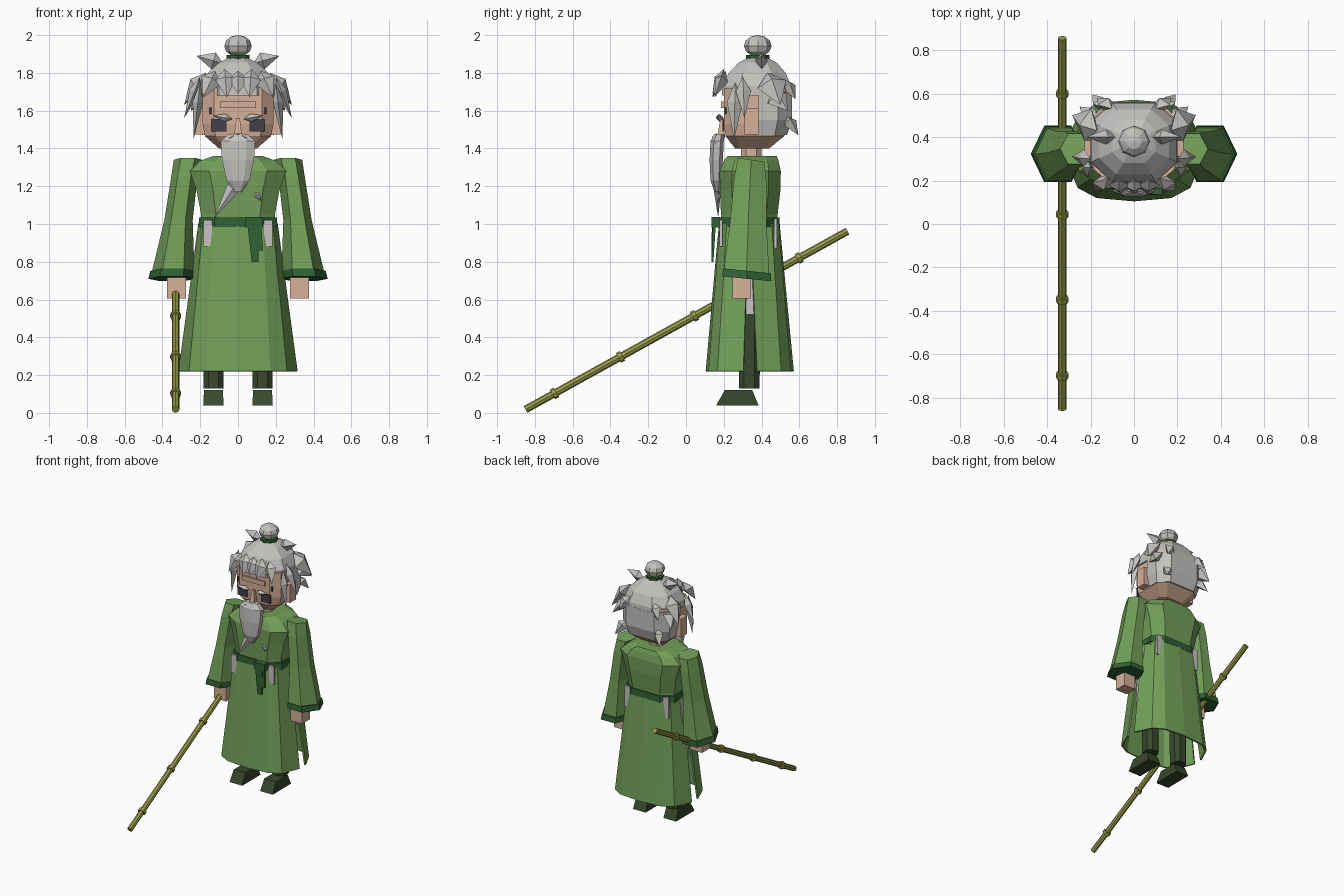
import bpy, bmesh
from mathutils import Vector, Matrix

if "Cube" in bpy.data.objects:
    bpy.data.objects.remove(bpy.data.objects["Cube"])


def material(name, r, g, b):
    m = bpy.data.materials.new(name)
    m.use_nodes = True
    m.diffuse_color = (r, g, b, 1)
    m.node_tree.nodes["Principled BSDF"].inputs["Base Color"].default_value = (r, g, b, 1)
    return m


ROBE = material("robe green", .17, .35, .10)
TRIM = material("trim dark green", .03, .12, .035)
PANTS = material("trouser green", .04, .065, .025)
HAIR = material("grey hair", .55, .54, .52)
CLOTH = material("pale cloth", .57, .54, .54)
SKIN = material("skin", .68, .44, .32)
EYE = material("eye dark", .06, .05, .07)
CANE = material("bamboo", .32, .34, .07)


def finish(name, bm, mat):
    bmesh.ops.recalc_face_normals(bm, faces=bm.faces)
    me = bpy.data.meshes.new(name)
    bm.to_mesh(me)
    bm.free()
    me.materials.append(mat)
    ob = bpy.data.objects.new(name, me)
    bpy.context.scene.collection.objects.link(ob)
    return ob


def octagon(k):
    return [(1, k), (k, 1), (-k, 1), (-1, k), (-1, -k), (-k, -1), (k, -1), (1, -k)]


HEX = [(1, 0), (.5, 1), (-.5, 1), (-1, 0), (-.5, -1), (.5, -1)]
SQUARE = [(1, 1), (-1, 1), (-1, -1), (1, -1)]


def skin_rings(bm, rows, closed):
    for a, b in zip(rows, rows[1:]):
        n = len(a)
        for i in range(n if closed else n - 1):
            j = (i + 1) % n
            bm.faces.new((a[i], a[j], b[j], b[i]))


def loft(name, plan, rings, mat, shear=0, min_y=-9):
    """Stack scaled copies of a plan; ring = centre x, y, z, half width, half depth."""
    bm = bmesh.new()
    rows = [[bm.verts.new((cx + px * rx, max(cy + py * ry, min_y), z - py * shear))
             for px, py in plan] for cx, cy, z, rx, ry in rings]
    skin_rings(bm, rows, True)
    bm.faces.new(rows[0])
    bm.faces.new(rows[-1])
    return finish(name, bm, mat)


def box(name, centre, size, mat):
    x, y, z = centre
    w, d, h = (v / 2 for v in size)
    return loft(name, SQUARE, [(x, y, z - h, w, d), (x, y, z + h, w, d)], mat)


def spike(name, root, tip, width, depth, mat=HAIR):
    """Faceted tuft: a four-sided double pyramid, thickest near its root."""
    root, tip = Vector(root), Vector(tip)
    axis = (tip - root).normalized()
    side = axis.cross(Vector((0, 1, 0))).normalized()
    out = side.cross(axis)
    mid = root.lerp(tip, .35)
    bm = bmesh.new()
    a, b = bm.verts.new(root), bm.verts.new(tip)
    ring = [bm.verts.new(mid + v) for v in
            (side * width, out * depth, -side * width, -out * depth)]
    for i in range(4):
        j = (i + 1) % 4
        bm.faces.new((a, ring[i], ring[j]))
        bm.faces.new((b, ring[j], ring[i]))
    return finish(name, bm, mat)


def rod(name, p, q, radius, mat, sides=8):
    p, q = Vector(p), Vector(q)
    turn = (q - p).to_track_quat('Z', 'Y').to_matrix().to_4x4()
    bm = bmesh.new()
    bmesh.ops.create_cone(bm, cap_ends=True, segments=sides, radius1=radius, radius2=radius,
                          depth=(q - p).length, matrix=Matrix.Translation((p + q) / 2) @ turn)
    return finish(name, bm, mat)


def panel(name, top, bottom, z_top, z_bottom):
    """Curved half skirt from half profiles ending on the centre line."""
    bm = bmesh.new()
    rows = []
    for pts, z in ((top, z_top), (bottom, z_bottom)):
        full = pts + [(-x, y) for x, y in reversed(pts[:-1])]
        rows.append([bm.verts.new((x, y, z)) for x, y in full])
    skin_rings(bm, rows, False)
    ob = finish(name, bm, ROBE)
    mod = ob.modifiers.new("thickness", 'SOLIDIFY')
    mod.thickness = .012
    mod.offset = 0
    return ob


# Robe: skirt panels with side slits, bodice, belt
panel("skirt_front", [(-.205, .33), (-.18, .22), (-.13, .185), (0, .18)],
      [(-.31, .305), (-.255, .17), (-.17, .125), (0, .11)], 1.0, .22)
panel("skirt_back", [(-.205, .34), (-.18, .45), (-.13, .485), (0, .49)],
      [(-.31, .375), (-.25, .5), (-.17, .55), (0, .565)], 1.0, .22)
loft("bodice", octagon(.6), [(0, .335, .97, .2, .15), (0, .335, 1.05, .195, .15),
     (0, .34, 1.18, .22, .16), (0, .34, 1.28, .255, .162),
     (0, .345, 1.335, .2, .145), (0, .35, 1.36, .13, .13)], ROBE)
loft("belt", octagon(.6), [(0, .335, .985, .21, .162), (0, .335, 1.035, .205, .16)], TRIM)
box("belt_knot", (.085, .158, 1.01), (.09, .045, .055), TRIM)
loft("belt_end_long", SQUARE, [(.09, .14, .8, .018, .006), (.08, .145, 1, .03, .008)], TRIM)
loft("belt_end_short", SQUARE, [(.115, .143, .86, .018, .006), (.1, .15, 1, .022, .008)], TRIM)

# Head, hair cap and top knot
loft("neck", octagon(.5), [(0, .345, 1.33, .055, .055), (0, .345, 1.45, .055, .055)], SKIN)
loft("head", octagon(.68), [(0, .35, 1.4, .1, .09), (0, .365, 1.465, .175, .155),
     (0, .37, 1.53, .188, .17), (0, .37, 1.72, .188, .17)], SKIN)
loft("hair_cap", octagon(.5), [(0, .375, 1.68, .2, .185), (0, .375, 1.73, .198, .182),
     (0, .377, 1.8, .16, .15), (0, .38, 1.855, .1, .1), (0, .38, 1.88, .05, .05)], HAIR)
loft("hair_back", octagon(.6), [(0, .37, 1.47, .18, .165), (0, .375, 1.55, .2, .185),
     (0, .375, 1.7, .2, .185)], HAIR, min_y=.385)
rod("knot_tie", (0, .38, 1.872), (0, .38, 1.895), .062, TRIM)
bm = bmesh.new()
bmesh.ops.create_uvsphere(bm, u_segments=8, v_segments=6, radius=1,
                          matrix=Matrix.Translation((0, .38, 1.943)) @ Matrix.Diagonal((.073, .073, .057, 1)))
finish("top_knot", bm, HAIR)

# Face
box("forehead_fold", (0, .198, 1.632), (.19, .024, .035), SKIN)
loft("nose", SQUARE, [(0, .185, 1.455, .022, .022), (0, .195, 1.56, .01, .012)], SKIN)
loft("beard", octagon(.5), [(0, .175, 1.475, .05, .025), (0, .165, 1.44, .092, .035),
     (0, .16, 1.34, .085, .035), (0, .16, 1.23, .06, .03), (0, .165, 1.17, .02, .015)], HAIR)
spike("beard_tail", (.02, .165, 1.26), (-.125, .17, 1.035), .035, .02)
spike("beard_wisp", (.09, .175, 1.17), (.125, .17, 1.12), .015, .012)
spike("fringe_middle", (0, .2, 1.81), (0, .14, 1.69), .055, .03)

for s, side in ((1, "left"), (-1, "right")):
    # Legs and shoes
    loft(side + "_leg", octagon(.5), [(s * .13, .335, .13, .052, .055),
         (s * .12, .335, .95, .06, .06)], PANTS)
    loft(side + "_shoe", SQUARE, [(s * .13, .272, .04, .054, .112),
         (s * .13, .278, .12, .05, .073)], PANTS)

    # Sleeve, cuff, hand
    loft(side + "_sleeve", HEX, [(s * .345, .32, .73, .115, .122), (s * .315, .33, 1.02, .075, .095),
         (s * .285, .34, 1.24, .07, .085), (s * .265, .345, 1.34, .075, .07)], ROBE, shear=.01)
    loft(side + "_cuff", HEX, [(s * .35, .322, .71, .125, .13),
         (s * .346, .322, .752, .118, .126)], TRIM, shear=.013)
    box(side + "_hand", (s * .325, .293, .67), (.1, .095, .13), SKIN)

    # Pale cloth tails hanging under the belt
    box(side + "_front_tail", (s * .16, .185, .95), (.045, .016, .14), CLOTH)
    box(side + "_back_tail", (s * .165, .475, .95), (.045, .016, .16), CLOTH)
    loft(side + "_side_tail", SQUARE, [(s * .235, .342, .52, .01, .028),
         (s * .215, .342, .9, .01, .028), (s * .195, .342, 1, .01, .028)], CLOTH)

    # Ear, eye, brow and moustache
    box(side + "_ear", (s * .202, .347, 1.545), (.05, .075, .14), SKIN)
    box(side + "_eye", (s * .1, .197, 1.522), (.08, .009, .066), EYE)
    box(side + "_temple_mark", (s * .145, .21, 1.6), (.012, .009, .035), EYE)
    spike(side + "_brow", (s * .03, .185, 1.555), (s * .135, .165, 1.575), .022, .02)
    spike(side + "_moustache", (0, .16, 1.48), (s * .098, .155, 1.425), .016, .022)

    # Tufts of hair: root x, y, z, tip x, y, z, width, depth
    tufts = {
        "fringe_inner": ((.07, .2, 1.82), (.06, .14, 1.67), .055, .03),
        "fringe_outer": ((.12, .21, 1.81), (.185, .15, 1.67), .055, .035),
        "front_lock": ((.2, .26, 1.75), (.235, .255, 1.45), .028, .042),
        "temple_lock": ((.2, .3, 1.78), (.285, .31, 1.56), .028, .04),
        "side_tuft_upper": ((.17, .43, 1.8), (.285, .5, 1.63), .05, .08),
        "side_tuft_lower": ((.17, .45, 1.7), (.25, .54, 1.6), .045, .06),
        "crown_tuft": ((.08, .4, 1.85), (.22, .4, 1.89), .045, .035),
        "nape_tuft": ((.13, .53, 1.57), (.19, .595, 1.47), .045, .035),
        "back_tuft": ((.1, .53, 1.76), (.17, .58, 1.66), .05, .035),
    }
    for label, (root, tip, width, depth) in tufts.items():
        spike(f"{side}_{label}", (s * root[0], *root[1:]), (s * tip[0], *tip[1:]), width, depth)

# Bamboo cane with joints
low, high = Vector((-.33, -.85, .018)), Vector((-.33, .855, .962))
rod("cane", low, high, .02, CANE)
step = (high - low).normalized() * .012
for i, t in enumerate((.09, .295, .525, .85)):
    p = low.lerp(high, t)
    rod(f"cane_joint_{i + 1}", p - step, p + step, .029, CANE)
